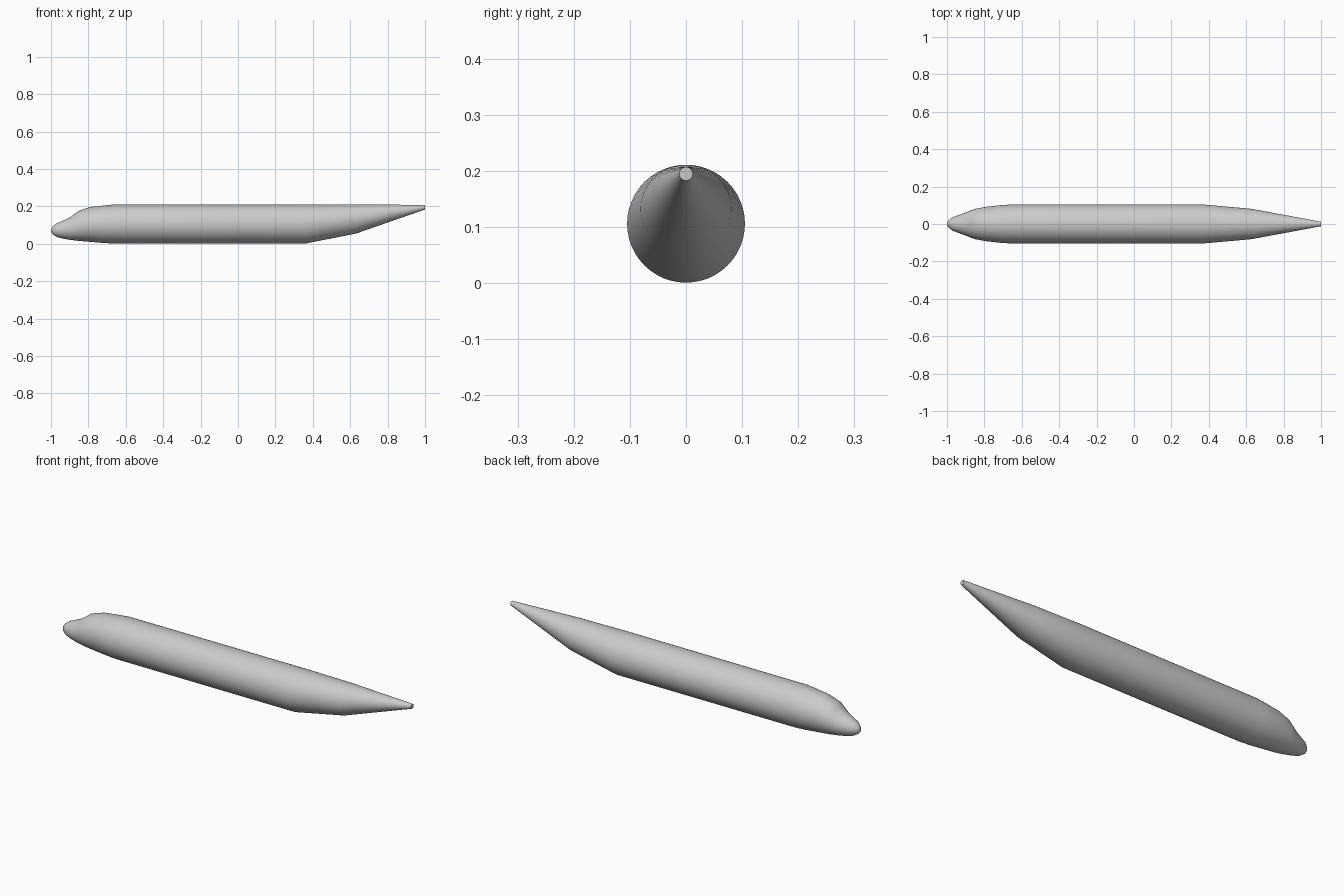
import bpy, bmesh, math

cube = bpy.data.objects.get("Cube")
if cube:
    bpy.data.objects.remove(cube, do_unlink=True)

SIDES = 48

# Hull stations: x, bottom z, top z, half width
stations = [
    (-0.998, 0.060, 0.082, 0.010),
    (-0.99, 0.050, 0.093, 0.021),
    (-0.97, 0.037, 0.109, 0.036),
    (-0.94, 0.028, 0.122, 0.047),
    (-0.90, 0.021, 0.140, 0.062),
    (-0.875, 0.018, 0.158, 0.072),
    (-0.85, 0.015, 0.177, 0.081),
    (-0.79, 0.010, 0.196, 0.092),
    (-0.72, 0.004, 0.204, 0.100),
    (-0.66, 0.001, 0.210, 0.104),
    (0.36, 0.001, 0.211, 0.105),
    (0.63, 0.054, 0.211, 0.081),
    (1.00, 0.183, 0.207, 0.012),
]


def make_material(name, color):
    mat = bpy.data.materials.new(name)
    mat.use_nodes = True
    mat.diffuse_color = color
    mat.node_tree.nodes["Principled BSDF"].inputs["Base Color"].default_value = color
    return mat


def loft(name, rows, mat):
    bm = bmesh.new()
    rings = []
    for x, low, high, half in rows:
        mid, rise = (low + high) / 2, (high - low) / 2
        angles = [math.tau * i / SIDES for i in range(SIDES)]
        rings.append([bm.verts.new((x, half * math.cos(a), mid + rise * math.sin(a)))
                      for a in angles])
    for a, b in zip(rings, rings[1:]):
        for i in range(SIDES):
            j = (i + 1) % SIDES
            bm.faces.new((a[i], a[j], b[j], b[i]))

    # Rounded nose tip and flat tail cap
    tip = bm.verts.new((-1, 0, 0.071))
    for i in range(SIDES):
        bm.faces.new((tip, rings[0][(i + 1) % SIDES], rings[0][i]))
    bm.faces.new(rings[-1])
    bmesh.ops.recalc_face_normals(bm, faces=bm.faces)

    mesh = bpy.data.meshes.new(name)
    bm.to_mesh(mesh)
    bm.free()
    mesh.materials.append(mat)
    obj = bpy.data.objects.new(name, mesh)
    bpy.context.collection.objects.link(obj)
    bpy.ops.object.select_all(action="DESELECT")
    obj.select_set(True)
    bpy.context.view_layer.objects.active = obj
    bpy.ops.object.shade_smooth_by_angle(angle=math.radians(40))
    return obj


grey = make_material("light grey", (0.6, 0.6, 0.6, 1))
loft("fuselage", stations, grey)
